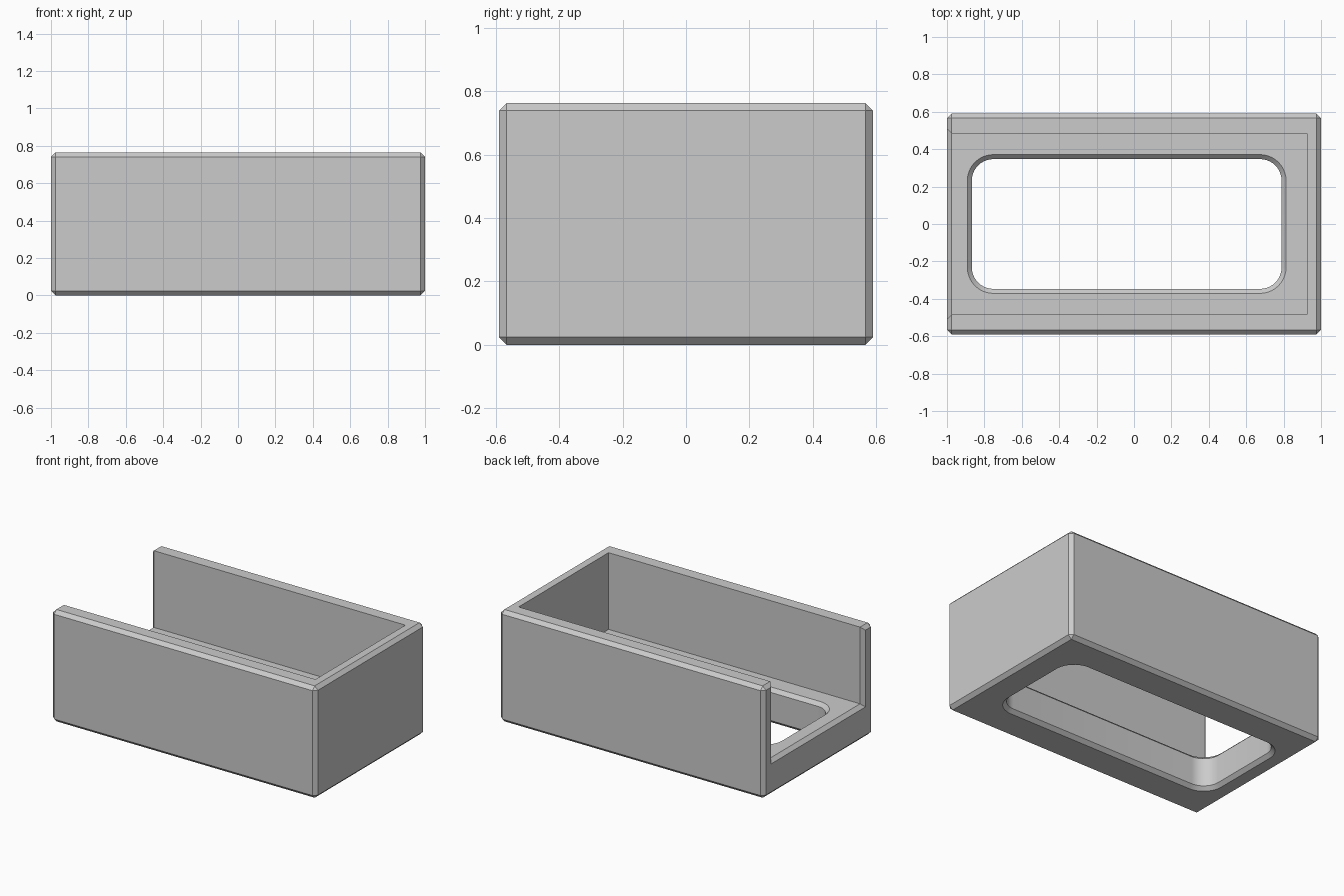
import bpy, bmesh, math

cube = bpy.data.objects.get("Cube")
if cube:
    bpy.data.objects.remove(cube, do_unlink=True)

L, W, H = 2.0, 1.18, 0.764      # outer size
C = 0.024                       # chamfer
FLOOR, INNER = 0.24, 0.485      # floor top, inner half width
END = 0.925                     # inner face of the closed end

grey = bpy.data.materials.new("light grey")
grey.use_nodes = True
grey.diffuse_color = (0.6, 0.6, 0.6, 1)
grey.node_tree.nodes["Principled BSDF"].inputs["Base Color"].default_value = grey.diffuse_color


def add_object(name, bm):
    bmesh.ops.recalc_face_normals(bm, faces=bm.faces)
    mesh = bpy.data.meshes.new(name)
    bm.to_mesh(mesh)
    bm.free()
    mesh.materials.append(grey)
    obj = bpy.data.objects.new(name, mesh)
    bpy.context.collection.objects.link(obj)
    return obj


def loft(name, rings):
    """Closed solid through rings with equal point counts."""
    bm = bmesh.new()
    loops = [[bm.verts.new(p) for p in ring] for ring in rings]
    n = len(loops[0])
    for a, b in zip(loops, loops[1:]):
        for i in range(n):
            j = (i + 1) % n
            bm.faces.new((a[i], a[j], b[j], b[i]))
    bm.faces.new(loops[0])
    bm.faces.new(loops[-1])
    return add_object(name, bm)


def cavity_section(x, grow):
    y, z = INNER + grow, FLOOR - grow
    return [(x, -y, z), (x, y, z), (x, y, 1), (x, -y, 1)]


def rounded_section(z, grow, cx=-0.039, hx=0.828, hy=0.347, r=0.115, steps=10):
    pts = []
    for k, (sx, sy) in enumerate([(1, 1), (-1, 1), (-1, -1), (1, -1)]):
        for i in range(steps + 1):
            a = math.pi / 2 * (k + i / steps)
            pts.append((cx + sx * (hx - r) + (r + grow) * math.cos(a),
                        sy * (hy - r) + (r + grow) * math.sin(a), z))
    return pts


# Outer block with every edge chamfered
bm = bmesh.new()
bmesh.ops.create_cube(bm, size=1)
for v in bm.verts:
    v.co = (v.co.x * L, v.co.y * W, (v.co.z + 0.5) * H)
bmesh.ops.bevel(bm, geom=bm.edges[:], offset=C, segments=1, affect='EDGES')
tray = add_object("open_tray", bm)

# Cavity, flared at the open end, and floor opening, flared above and below
cutters = [
    loft("cavity_cutter", [cavity_section(END, 0), cavity_section(-L / 2 + C, 0),
                           cavity_section(-L / 2 - C, 2 * C)]),
    loft("opening_cutter", [rounded_section(-C, 2 * C), rounded_section(C, 0),
                            rounded_section(FLOOR - C, 0), rounded_section(FLOOR + C, 2 * C)]),
]
bpy.ops.object.select_all(action='DESELECT')
tray.select_set(True)
bpy.context.view_layer.objects.active = tray
for cutter in cutters:
    mod = tray.modifiers.new(cutter.name, 'BOOLEAN')
    mod.operation = 'DIFFERENCE'
    mod.solver = 'EXACT'
    mod.object = cutter
    bpy.ops.object.modifier_apply(modifier=mod.name)
    bpy.data.objects.remove(cutter, do_unlink=True)

bpy.ops.object.shade_smooth_by_angle(angle=math.radians(30))
